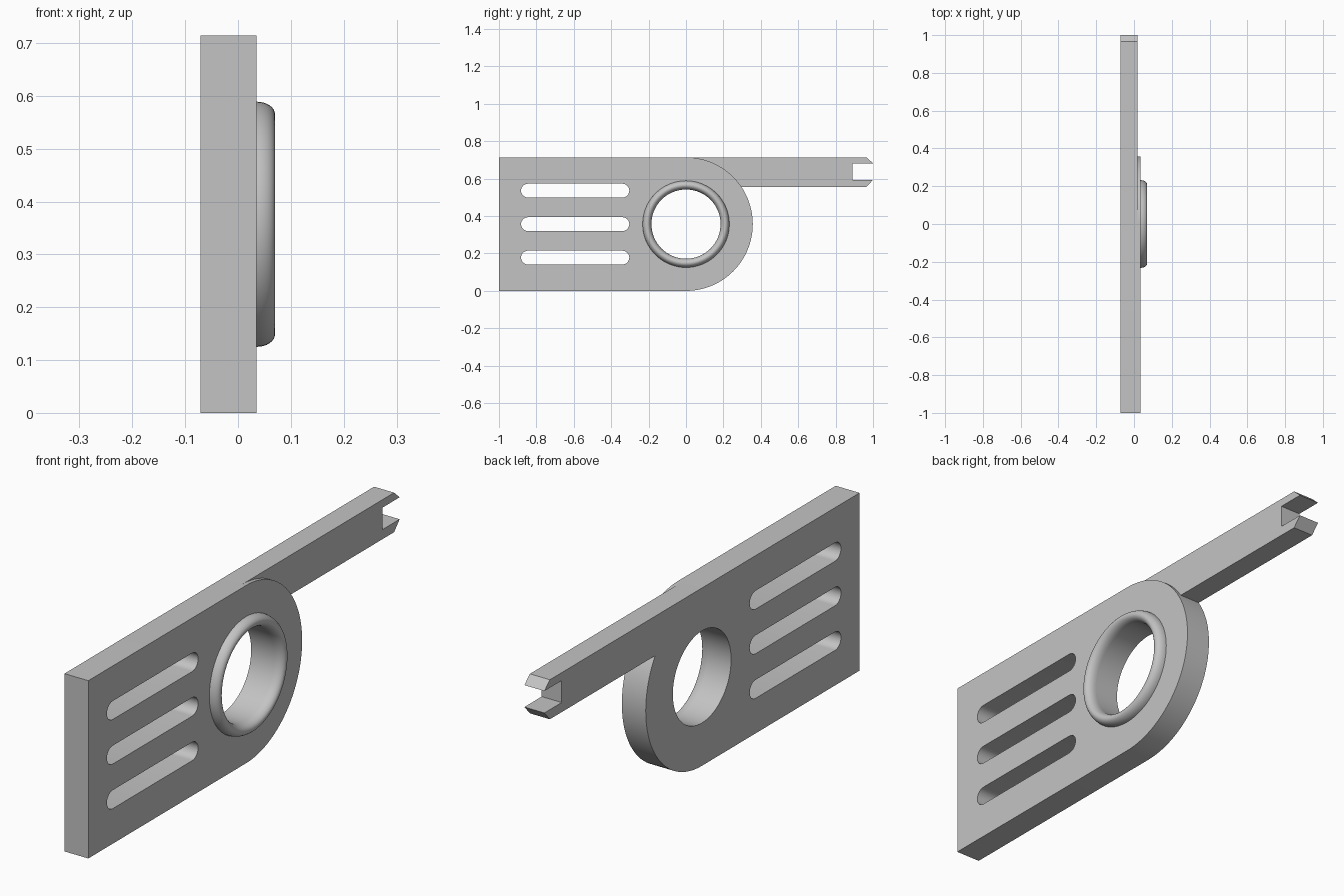
import bpy, bmesh
from math import sin, cos, pi, radians

cube = bpy.data.objects.get("Cube")
if cube:
    bpy.data.objects.remove(cube, do_unlink=True)

BACK, FRONT, ARM_FRONT = -0.071, 0.035, 0.018
R = 0.357            # rounded end radius, also half the plate height
HOLE = 0.185
STEPS = 64

grey = bpy.data.materials.new("light grey")
grey.use_nodes = True
colour = (0.55, 0.55, 0.55, 1)
grey.diffuse_color = colour
grey.node_tree.nodes["Principled BSDF"].inputs["Base Color"].default_value = colour


def arc(cy, cz, r, start, end, n):
    """Points on an arc in the y-z plane, angles in degrees."""
    angles = [radians(start + (end - start) * i / n) for i in range(n + 1)]
    return [(cy + r * cos(a), cz + r * sin(a)) for a in angles]


def finish(bm, name):
    bmesh.ops.recalc_face_normals(bm, faces=bm.faces[:])
    mesh = bpy.data.meshes.new(name)
    bm.to_mesh(mesh)
    bm.free()
    mesh.materials.append(grey)
    obj = bpy.data.objects.new(name, mesh)
    bpy.context.collection.objects.link(obj)
    bpy.ops.object.select_all(action='DESELECT')
    obj.select_set(True)
    bpy.context.view_layer.objects.active = obj
    bpy.ops.object.shade_smooth_by_angle(angle=radians(30))
    return obj


def extrude_outline(name, loops, x0, x1):
    """Fill an outline (with holes) in y-z and extrude it along x."""
    bm = bmesh.new()
    for loop in loops:
        verts = [bm.verts.new((x0, y, z)) for y, z in loop]
        for a, b in zip(verts, verts[1:] + verts[:1]):
            bm.edges.new((a, b))
    bmesh.ops.triangle_fill(bm, edges=bm.edges[:], use_beauty=True, normal=(1, 0, 0))
    out = bmesh.ops.extrude_face_region(bm, geom=bm.faces[:])
    moved = [v for v in out["geom"] if isinstance(v, bmesh.types.BMVert)]
    bmesh.ops.translate(bm, verts=moved, vec=(x1 - x0, 0, 0))
    return finish(bm, name)


# Plate with a rounded end, a round hole and three slots
outline = [(-1, 2 * R), (-1, 0)] + arc(0, R, R, -90, 90, STEPS)
hole = arc(0, R, HOLE, 0, 360, STEPS)[:-1]
slots = [arc(-0.34, z, 0.037, -90, 90, 12) + arc(-0.845, z, 0.037, 90, 270, 12)
         for z in (R - 0.179, R, R + 0.179)]
extrude_outline("plate", [outline, hole] + slots, BACK, FRONT)

# Arm that starts on the plate's curve and ends in a notched, chamfered fork
fit = arc(0, R, R, 33.75, 90, 20)
bottom, top = fit[0][1], 2 * R
lower, upper = 0.594, 0.682
tip = [(0.965, top), (1, upper), (0.89, upper), (0.89, lower), (1, lower), (0.965, bottom)]
extrude_outline("arm", [fit + tip], BACK, ARM_FRONT)

# Rounded collar around the hole: a half ellipse spun about the x axis
bm = bmesh.new()
half = 0.0235
section = [bm.verts.new((FRONT + 0.035 * sin(a), 0, R + HOLE + half - half * cos(a)))
           for a in (pi * i / 16 for i in range(17))]
edges = [bm.edges.new(pair) for pair in zip(section, section[1:])]
bmesh.ops.spin(bm, geom=section + edges, cent=(0, 0, R), axis=(1, 0, 0),
               angle=2 * pi, steps=STEPS, use_merge=True)
bmesh.ops.remove_doubles(bm, verts=bm.verts[:], dist=0.0001)
finish(bm, "collar")
